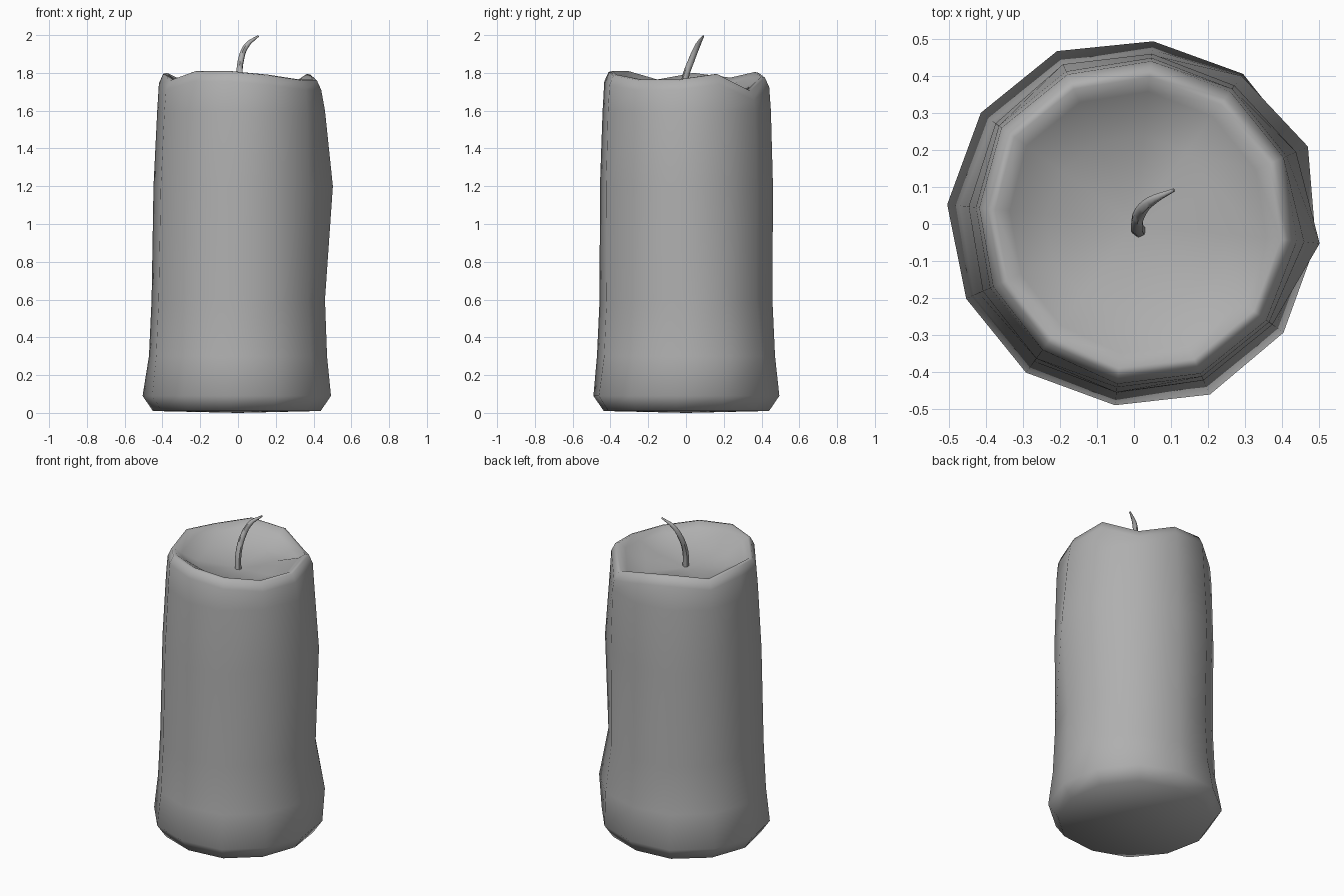
import bpy, bmesh, math

if "Cube" in bpy.data.objects:
    bpy.data.objects.remove(bpy.data.objects["Cube"])

SIDES = 12
ANGLES = [math.radians(-6 + 30 * i) for i in range(SIDES)]

# Uneven melted rim height at each corner, counter-clockwise from the right
RIM = [1.765, 1.795, 1.71, 1.78, 1.805, 1.775, 1.80, 1.765, 1.81, 1.81, 1.79, 1.765]
# Spread of the foot at each corner
FOOT = [0.495, 0.50, 0.502, 0.497, 0.512, 0.512, 0.508, 0.497, 0.497, 0.493, 0.505, 0.50]
# Side profile (height, radius) above the foot
SIDE = [(0.30, 0.474), (0.60, 0.46), (1.20, 0.463), (1.60, 0.452)]
# Wax bulges: (profile height, corner) -> radius
BULGE = {(0.30, 1): 0.515, (0.30, 2): 0.495, (0.60, 0): 0.463,
         (1.20, 0): 0.505, (1.20, 1): 0.48, (1.20, 4): 0.473, (1.60, 0): 0.463}
# The back left leans slightly inwards towards the top
LEAN = {6: 0.022, 7: 0.026, 8: 0.022, 9: 0.008}


def add_ring(bm, points):
    return [bm.verts.new((r * math.cos(a), r * math.sin(a), z))
            for a, (r, z) in zip(ANGLES, points)]


def side_radius(z, r, i):
    return BULGE.get((z, i), r - LEAN.get(i, 0) * max(0, (z - 0.6)))


def make_candle():
    bm = bmesh.new()
    # Foot
    rings = [add_ring(bm, [(f - 0.055, 0.010) for f in FOOT]),
             add_ring(bm, [(f, 0.09) for f in FOOT])]
    # Sides
    for z, r in SIDE:
        rings.append(add_ring(bm, [(side_radius(z, r, i), z) for i in range(SIDES)]))
    # Rounded rim and melted pool edge: (radius, drop below the rim, lowest height)
    for r, drop, floor in ((0.443, 0.055, 0), (0.42, 0.005, 0), (0.40, 0.0, 0),
                           (0.36, 0.03, 1.685)):
        rings.append(add_ring(bm, [(r - LEAN.get(i, 0), max(h - drop, floor))
                                   for i, h in enumerate(RIM)]))
    rings.append(add_ring(bm, [(0.24, 1.70 + (h - 1.78) * 0.3) for h in RIM]))
    for low, high in zip(rings, rings[1:]):
        for i in range(SIDES):
            j = (i + 1) % SIDES
            bm.faces.new((low[i], low[j], high[j], high[i]))
    # Centres of the pool and the underside
    for ring, z in ((rings[-1], 1.67), (rings[0], 0.0)):
        centre = bm.verts.new((0, 0, z))
        for i in range(SIDES):
            bm.faces.new((ring[i], ring[(i + 1) % SIDES], centre))
    bmesh.ops.recalc_face_normals(bm, faces=bm.faces)
    mesh = bpy.data.meshes.new("candle_body")
    bm.to_mesh(mesh)
    bm.free()
    mesh.shade_smooth()
    obj = bpy.data.objects.new("candle_body", mesh)
    bpy.context.collection.objects.link(obj)
    return obj


def make_wick():
    # Bent, tapering wick: (x, y, z, radius)
    path = [(0.015, -0.02, 1.65, 0.019), (0.008, -0.005, 1.77, 0.018),
            (0.016, 0.03, 1.87, 0.017), (0.046, 0.062, 1.945, 0.014),
            (0.108, 0.092, 1.996, 0.005)]
    curve = bpy.data.curves.new("wick", "CURVE")
    curve.dimensions = "3D"
    curve.bevel_depth = 1.0
    curve.bevel_resolution = 1
    curve.resolution_u = 4
    curve.use_fill_caps = True
    spline = curve.splines.new("BEZIER")
    spline.bezier_points.add(len(path) - 1)
    for p, (x, y, z, r) in zip(spline.bezier_points, path):
        p.co = (x, y, z)
        p.radius = r
        p.handle_left_type = p.handle_right_type = "AUTO"
    obj = bpy.data.objects.new("wick", curve)
    bpy.context.collection.objects.link(obj)
    bpy.context.view_layer.objects.active = obj
    obj.select_set(True)
    bpy.ops.object.convert(target="MESH")
    bpy.ops.object.shade_smooth_by_angle(angle=math.radians(60))
    return bpy.context.view_layer.objects.active


# Dull grey wax
wax = bpy.data.materials.new("wax")
wax.diffuse_color = (0.43, 0.43, 0.43, 1)
wax.use_nodes = True
wax.node_tree.nodes["Principled BSDF"].inputs["Base Color"].default_value = wax.diffuse_color
for part in (make_candle(), make_wick()):
    part.data.materials.clear()
    part.data.materials.append(wax)
